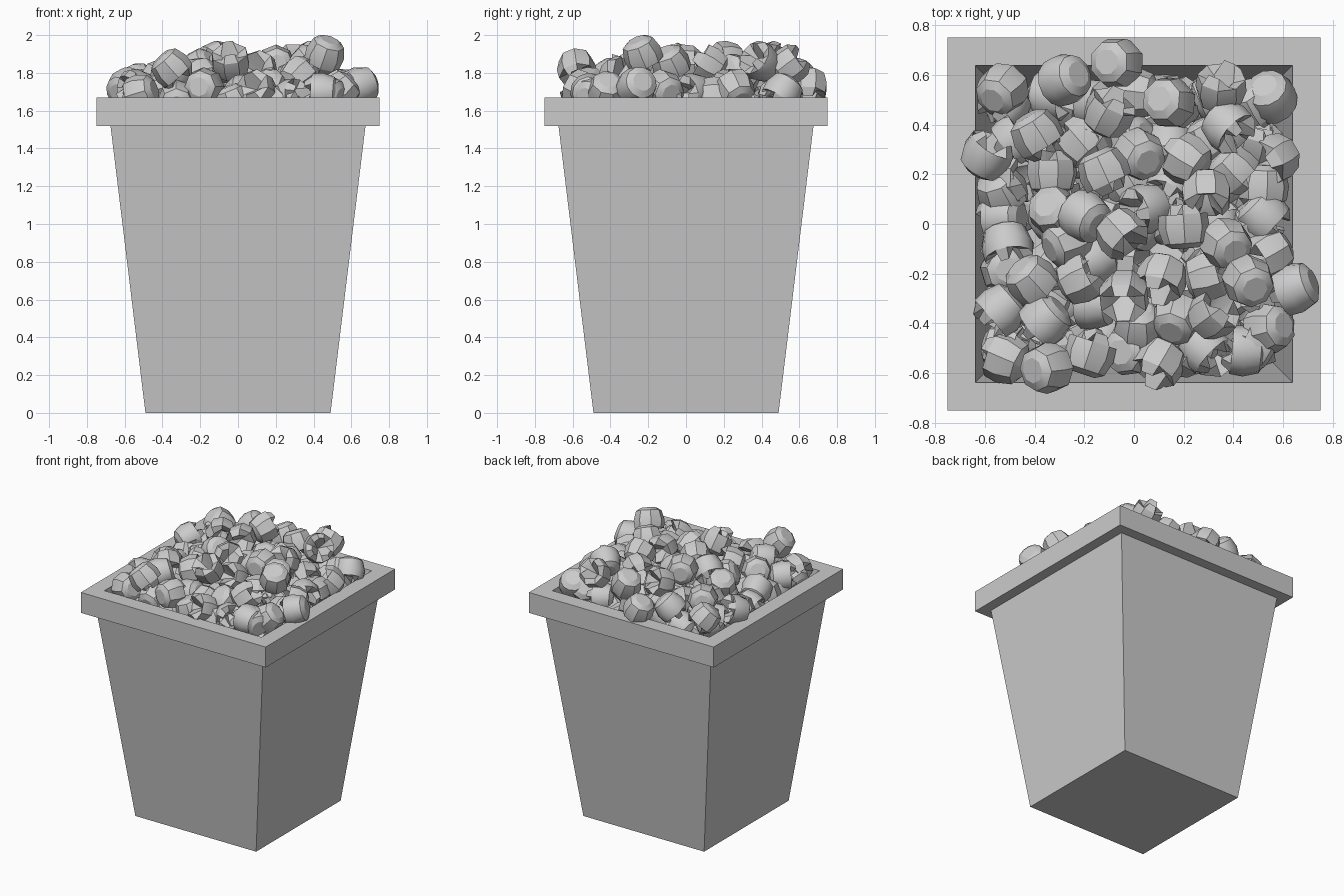
import bpy, bmesh, random
from math import cos, sin, pi, radians
from mathutils import Euler, Vector

if "Cube" in bpy.data.objects:
    bpy.data.objects.remove(bpy.data.objects["Cube"])

random.seed(7)


def make_object(name, mesh):
    ob = bpy.data.objects.new(name, mesh)
    bpy.context.collection.objects.link(ob)
    return ob


def skin(bm, rings):
    """Bridge consecutive rings of equal vertex count."""
    for a, b in zip(rings, rings[1:]):
        n = len(a)
        for i in range(n):
            bm.faces.new((a[i], a[(i + 1) % n], b[(i + 1) % n], b[i]))


# Square bucket: (half width, height) profile, outside then over the rim and inside
def bucket():
    profile = [(.49, 0), (.675, 1.52), (.75, 1.52), (.75, 1.67), (.638, 1.67), (.47, .06)]
    bm = bmesh.new()
    rings = [[bm.verts.new((sx * h, sy * h, z)) for sx, sy in ((-1, -1), (1, -1), (1, 1), (-1, 1))]
             for h, z in profile]
    skin(bm, rings)
    bm.faces.new(rings[0][::-1])
    bm.faces.new(rings[-1])
    bmesh.ops.recalc_face_normals(bm, faces=bm.faces)
    me = bpy.data.meshes.new("bucket")
    bm.to_mesh(me)
    bm.free()
    make_object("bucket", me)


# Popped kernel: faceted barrel whose open end splits into petals
def kernel_mesh(sides, depth):
    n = sides * 2
    bm = bmesh.new()
    rings = []
    for r, z in ((.052, -.088), (.086, -.068), (.104, -.005), (.098, .05)):
        rings.append([bm.verts.new((r * cos(2 * pi * i / n), r * sin(2 * pi * i / n), z))
                      for i in range(n)])
    star = []
    for i in range(n):
        r, z = (.066, .088) if i % 4 < 2 else (.05, .03)
        star.append(bm.verts.new((r * cos(2 * pi * i / n), r * sin(2 * pi * i / n), z)))
    rings.append(star)
    skin(bm, rings)
    bm.faces.new(rings[0][::-1])
    heart = bm.verts.new((0, 0, -depth))
    for i in range(n):
        bm.faces.new((star[i], star[(i + 1) % n], heart))
    bmesh.ops.recalc_face_normals(bm, faces=bm.faces)
    for f in bm.faces:
        f.smooth = True
    me = bpy.data.meshes.new("popcorn")
    bm.to_mesh(me)
    bm.free()
    me.set_sharp_from_angle(angle=radians(30))
    return me


bucket()
kernels = [kernel_mesh(4, .03), kernel_mesh(4, .0), kernel_mesh(6, .03)]


def place(x, y, top):
    me = random.choice(kernels)
    rot = Euler([random.uniform(0, 2 * pi) for _ in range(3)])
    pts = [rot.to_matrix() @ v.co for v in me.vertices]
    ob = make_object("popcorn", me)
    ob.rotation_euler = rot
    lim = .745
    x = min(x, lim - max(p.x for p in pts))
    y = min(y, lim - max(p.y for p in pts))
    ob.location = Vector((x, y, top - max(p.z for p in pts)))


# Visible heap as (x, y, top height)
heap = [
    (-.53, .54, 1.85), (-.28, .58, 1.88), (-.07, .65, 1.83), (.14, .49, 1.90),
    (.35, .55, 1.95), (.55, .51, 1.80), (-.39, .36, 1.88), (-.10, .45, 1.97),
    (.38, .39, 1.97), (.56, .26, 1.82), (-.59, .28, 1.83), (-.12, .21, 1.97),
    (.21, .26, 1.90), (-.33, .21, 1.80), (-.53, .13, 1.76), (-.32, .05, 1.85),
    (-.20, .03, 1.93), (.04, .06, 1.88), (.29, .12, 1.95), (.52, .03, 1.80),
    (-.51, -.09, 1.82), (-.27, -.07, 1.86), (-.05, -.04, 1.96), (.20, -.01, 1.95),
    (.37, -.08, 1.95), (.54, -.12, 1.82), (-.41, -.23, 1.87), (-.21, -.22, 1.88),
    (.11, -.22, 1.92), (.46, -.23, 2.0), (.66, -.26, 1.83), (-.54, -.35, 1.82),
    (-.36, -.39, 1.88), (-.04, -.29, 1.97), (.17, -.38, 1.82), (.32, -.36, 1.89),
    (.54, -.42, 1.81), (-.18, -.52, 1.83), (-.35, -.58, 1.93), (.10, -.56, 1.82),
    (.44, -.51, 1.80), (-.52, -.54, 1.79), (.02, -.41, 1.79), (.28, -.50, 1.77),
    (.02, .28, 1.84), (-.22, .33, 1.80), (.40, .22, 1.82), (.30, -.21, 1.86),
]
for x, y, top in heap:
    place(x, y, top)

# Lower layers filling the gaps
for top, half, n in ((1.76, .50, 7), (1.66, .48, 6)):
    for i in range(n):
        for j in range(n):
            step = 2 * half / (n - 1)
            place(-half + i * step + random.uniform(-.03, .03),
                  -half + j * step + random.uniform(-.03, .03),
                  top + random.uniform(-.04, .04))
